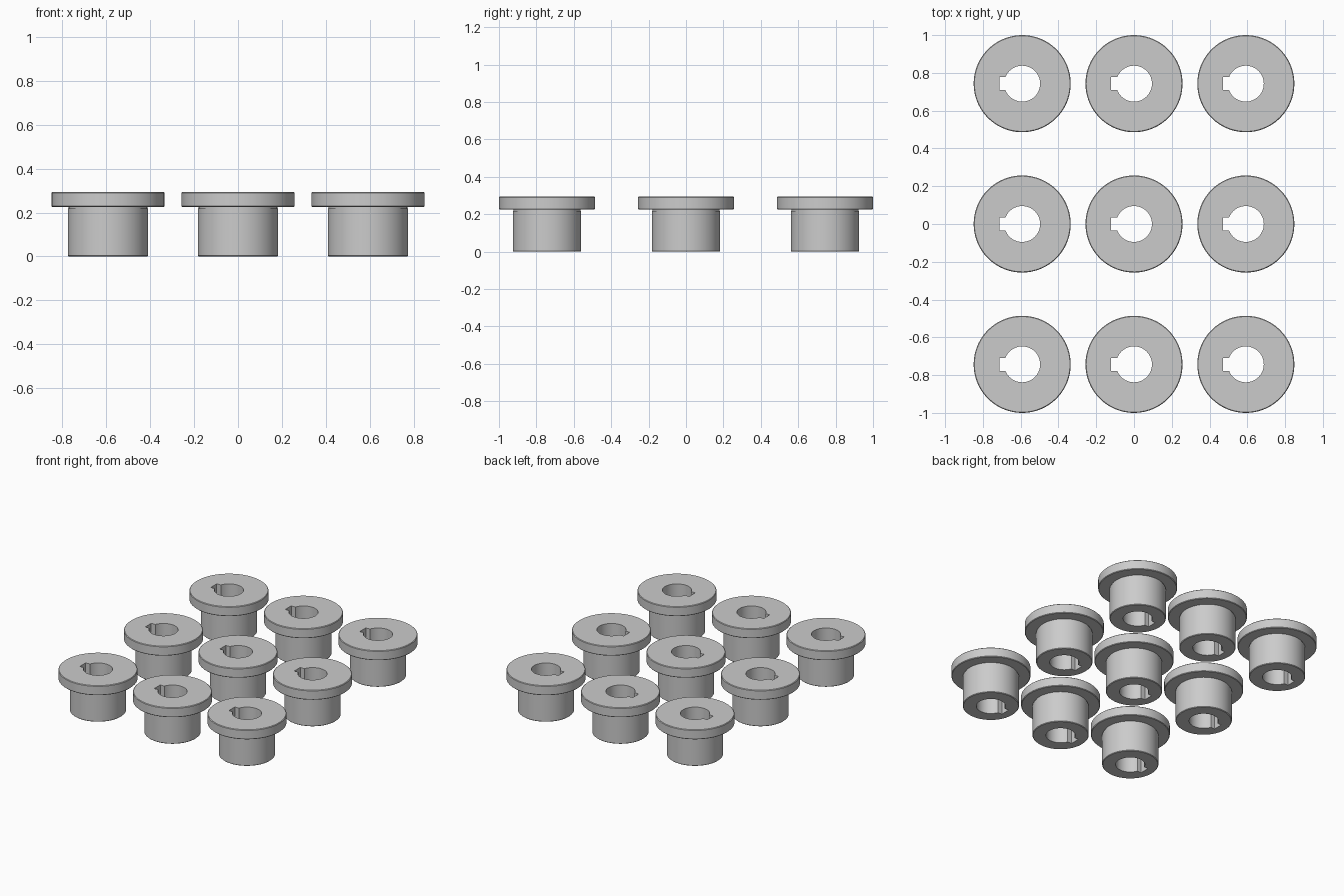
import bpy, bmesh
from math import radians, degrees, asin, atan2, cos, sin, pi

if "Cube" in bpy.data.objects:
    bpy.data.objects.remove(bpy.data.objects["Cube"])

R_FLANGE, R_BARREL, R_BORE = 0.257, 0.183, 0.095
H, Z_FLANGE, C = 0.294, 0.225, 0.004
KEY_HALF, KEY_DEPTH = 0.034, 0.121

# Outer lathe profile (radius, z), bottom to top, with chamfers and a relief groove
profile = [(R_BARREL - C, 0), (R_BARREL, C), (R_BARREL, Z_FLANGE - 0.007),
           (R_BARREL - C, Z_FLANGE - 0.007), (R_BARREL - C, Z_FLANGE),
           (R_FLANGE - C, Z_FLANGE), (R_FLANGE, Z_FLANGE + C),
           (R_FLANGE, H - C), (R_FLANGE - C, H)]

# Bore outline as (angle, radius): round arc, then the flat end of the keyway on -x
edge = pi - asin(KEY_HALF / R_BORE)
bore = [(-edge + 2 * edge * i / 72, R_BORE) for i in range(73)]
corner = atan2(KEY_HALF, KEY_DEPTH)
for i in range(7):
    off = -corner + 2 * corner * i / 6
    bore.append((pi + off, KEY_DEPTH / cos(off)))


def make_bushing_mesh():
    bm = bmesh.new()

    def ring(z, radius=None):
        return [bm.verts.new(((radius or r) * cos(a), (radius or r) * sin(a), z))
                for a, r in bore]

    # Closed loop of rings: outside going up, then down through the bore
    rings = [ring(z, r) for r, z in profile] + [ring(H), ring(0)]
    n = len(bore)
    for lo, hi in zip(rings, rings[1:] + rings[:1]):
        for i in range(n):
            j = (i + 1) % n
            bm.faces.new((lo[i], lo[j], hi[j], hi[i]))
    bmesh.ops.recalc_face_normals(bm, faces=bm.faces)
    mesh = bpy.data.meshes.new("flanged_bushing")
    bm.to_mesh(mesh)
    bm.free()
    return mesh


# Three by three grid of identical bushings
mesh = make_bushing_mesh()
for row in range(3):
    for col in range(3):
        ob = bpy.data.objects.new(f"flanged_bushing_{row + 1}_{col + 1}", mesh)
        ob.location = ((col - 1) * 0.592, (row - 1) * 0.743, 0)
        bpy.context.collection.objects.link(ob)

bpy.context.view_layer.objects.active = ob
ob.select_set(True)
bpy.ops.object.shade_smooth_by_angle(angle=radians(30))
